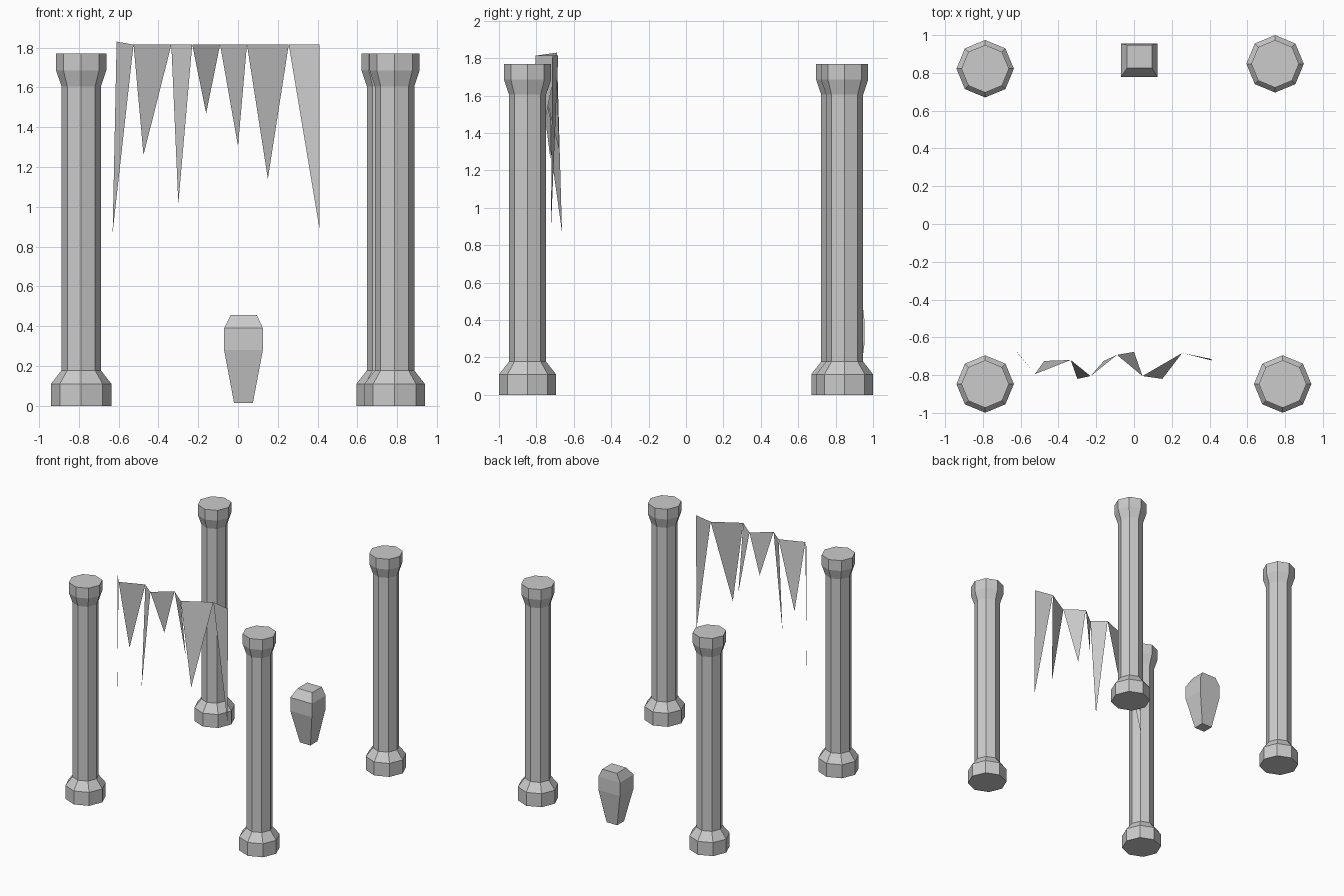
import bpy, math

if "Cube" in bpy.data.objects:
    bpy.data.objects.remove(bpy.data.objects["Cube"])


def make_object(name, verts, faces):
    mesh = bpy.data.meshes.new(name)
    mesh.from_pydata(verts, [], faces)
    mesh.update()
    obj = bpy.data.objects.new(name, mesh)
    bpy.context.collection.objects.link(obj)
    return obj


def loft(name, rings):
    """Skin a stack of equal-sized rings and cap both ends."""
    n = len(rings[0])
    verts = [v for ring in rings for v in ring]
    faces = [tuple(reversed(range(n))), tuple(range(len(verts) - n, len(verts)))]
    for k in range(len(rings) - 1):
        for i in range(n):
            j = (i + 1) % n
            faces.append((k * n + i, k * n + j, (k + 1) * n + j, (k + 1) * n + i))
    return make_object(name, verts, faces)


def octagon(r, z):
    return [(r * math.cos(i * math.pi / 4), r * math.sin(i * math.pi / 4), z)
            for i in range(8)]


def rectangle(x0, x1, y0, y1, z):
    return [(x0, y0, z), (x1, y0, z), (x1, y1, z), (x0, y1, z)]


# Four octagonal columns with a plinth and a flared capital
column_profile = [(0.152, 0), (0.152, 0.11), (0.099, 0.178),
                  (0.099, 1.605), (0.126, 1.685), (0.126, 1.77)]
column_spots = {
    "front_left_column": (-0.788, -0.847),
    "front_right_column": (0.787, -0.847),
    "back_left_column": (-0.788, 0.822),
    "back_right_column": (0.747, 0.848),
}
for name, (x, y) in column_spots.items():
    column = loft(name, [octagon(r, z) for r, z in column_profile])
    column.location = (x, y, 0)

# Tapered urn-like block at the back
loft("tapered_block", [
    rectangle(-0.02, 0.075, 0.83, 0.92, 0.015),
    rectangle(-0.07, 0.125, 0.777, 0.955, 0.28),
    rectangle(-0.07, 0.125, 0.777, 0.955, 0.39),
    rectangle(-0.037, 0.095, 0.825, 0.948, 0.455),
])

# Torn hanging cloth: zigzag top edge with one pointed tatter per segment
top_edge = [(-0.61, -0.69, 1.83), (-0.525, -0.795, 1.815), (-0.335, -0.72, 1.815),
            (-0.23, -0.805, 1.815), (-0.09, -0.693, 1.815), (0.045, -0.805, 1.815),
            (0.255, -0.683, 1.815), (0.41, -0.715, 1.815)]
tips = [(-0.63, -0.663, 0.87), (-0.475, -0.725, 1.26), (-0.30, -0.82, 1.015),
        (-0.16, -0.725, 1.47), (0.0, -0.677, 1.305), (0.15, -0.82, 1.14),
        (0.41, -0.722, 0.885)]
n = len(top_edge)
make_object("tattered_cloth", top_edge + tips,
            [(i, n + i, i + 1) for i in range(len(tips))])
